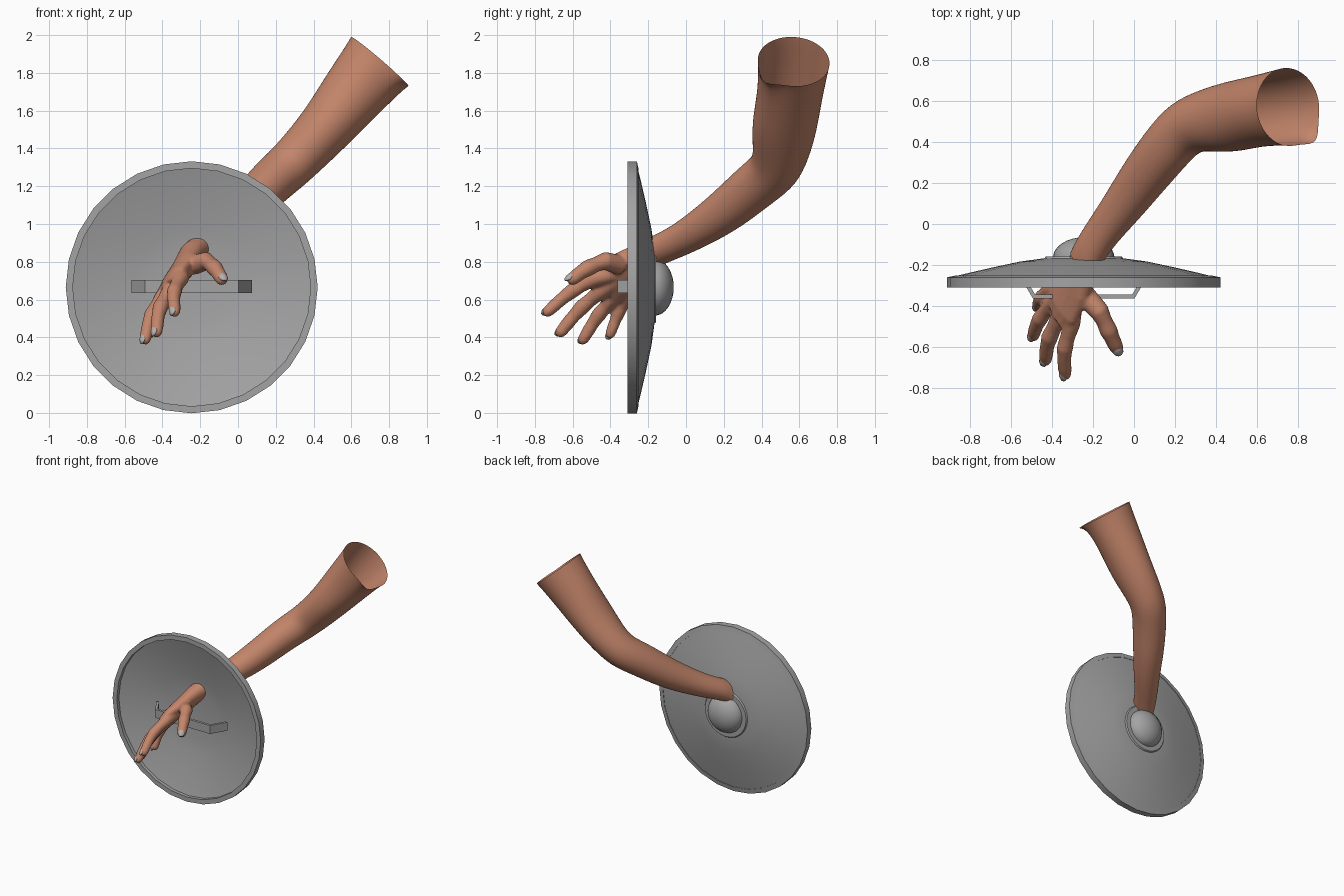
import bpy, bmesh, math
from mathutils import Vector as V

if "Cube" in bpy.data.objects:
    bpy.data.objects.remove(bpy.data.objects["Cube"])


def material(name, col):
    m = bpy.data.materials.new(name)
    m.diffuse_color = (*col, 1)
    m.use_nodes = True
    m.node_tree.nodes["Principled BSDF"].inputs["Base Color"].default_value = m.diffuse_color
    return m


SKIN = material("skin", (0.55, 0.235, 0.145))
STEEL = material("grey steel", (0.37, 0.37, 0.37))
NAIL = material("pale nail", (0.45, 0.43, 0.42))


def finish(bm, name, mat, smooth=None):
    me = bpy.data.meshes.new(name)
    bm.to_mesh(me)
    bm.free()
    ob = bpy.data.objects.new(name, me)
    bpy.context.collection.objects.link(ob)
    me.materials.append(mat)
    if smooth is not None:
        bpy.ops.object.select_all(action='DESELECT')
        ob.select_set(True)
        bpy.context.view_layer.objects.active = ob
        bpy.ops.object.shade_smooth_by_angle(angle=math.radians(smooth))
    return ob


def loft(bm, rings, n, cap=True):
    """rings: (centre, half width, half thickness); width axis follows +y"""
    pts = [V(r[0]) for r in rings]
    loops = []
    for i, (c, a, b) in enumerate(rings):
        t = (pts[min(i + 1, len(pts) - 1)] - pts[max(i - 1, 0)]).normalized()
        w = V((0, 1, 0))
        w = (w - t * w.dot(t)).normalized()
        u = t.cross(w)
        loops.append([bm.verts.new(pts[i] + w * a * math.cos(k * math.tau / n)
                      + u * b * math.sin(k * math.tau / n)) for k in range(n)])
    for p, q in zip(loops, loops[1:]):
        for k in range(n):
            bm.faces.new((p[k], p[(k + 1) % n], q[(k + 1) % n], q[k]))
    if cap:
        bm.faces.new(loops[0][::-1])
        bm.faces.new(loops[-1])
    bmesh.ops.recalc_face_normals(bm, faces=bm.faces)
    return loops


def lathe(name, profile, n, smooth):
    """revolve (radius, y) points round the shield axis"""
    bm = bmesh.new()
    vs = [bm.verts.new((-0.245 + r, y, 0.665)) for r, y in profile]
    es = [bm.edges.new(e) for e in zip(vs, vs[1:])]
    bmesh.ops.spin(bm, geom=vs + es, cent=(-0.245, 0, 0.665), axis=(0, 1, 0),
                   angle=math.tau, steps=n, use_duplicate=False)
    bmesh.ops.remove_doubles(bm, verts=bm.verts, dist=1e-4)
    bmesh.ops.recalc_face_normals(bm, faces=bm.faces)
    return finish(bm, name, STEEL, smooth)


# shield: plate, rim, boss flange, domed boss
lathe("shield_plate", [(0, -.168), (.2, -.168), (.31, -.183), (.45, -.213), (.58, -.243), (.64, -.258),
                       (.64, -.285), (.58, -.268), (.45, -.238), (.31, -.208), (.2, -.193), (0, -.19)], 28, 30)
lathe("shield_rim", [(.63, -.31), (.667, -.31), (.667, -.26), (.63, -.252), (.63, -.31)], 28, 30)
lathe("boss_flange", [(0, -.158), (.185, -.158), (.195, -.172), (0, -.172)], 28, 30)
lathe("shield_boss", [(.15 * math.cos(a * math.pi / 16), -.165 + .1 * math.sin(a * math.pi / 16))
                      for a in range(9)], 28, 40)

# handle: flat strap bent back into the plate
bm = bmesh.new()
outer = [(-.565, -.24), (-.492, -.363), (.002, -.363), (.075, -.24)]
inner = [(-.542, -.24), (-.482, -.343), (-.008, -.343), (.052, -.24)]
rows = [[bm.verts.new((x, y, z)) for x, y, z in
         ((*o, .635), (*o, .703), (*i, .703), (*i, .635))] for o, i in zip(outer, inner)]
for p, q in zip(rows, rows[1:]):
    for k in range(4):
        bm.faces.new((p[k], p[(k + 1) % 4], q[(k + 1) % 4], q[k]))
bm.faces.new(rows[0])
bm.faces.new(rows[-1][::-1])
bmesh.ops.recalc_face_normals(bm, faces=bm.faces)
finish(bm, "shield_handle", STEEL)

# arm: open sleeve from the cut end to the wrist
bm = bmesh.new()
loops = loft(bm, [((.75, .57, 1.86), .195, .205), ((.72, .567, 1.825), .19, .195),
                  ((.6, .55, 1.68), .175, .175), ((.47, .52, 1.515), .178, .15),
                  ((.35, .505, 1.385), .155, .137), ((.25, .475, 1.285), .14, .13),
                  ((.16, .375, 1.21), .135, .125), ((.04, .22, 1.075), .122, .115),
                  ((-.06, .08, .98), .104, .1), ((-.155, -.04, .91), .09, .085),
                  ((-.215, -.13, .87), .088, .078), ((-.24, -.18, .845), .09, .07)], 16, False)
loops[0][6].co += V((.03, -.045, -.03))   # torn corner of the cut end
arm = finish(bm, "arm", SKIN, 180)
arm.modifiers.new("Smooth", 'SUBSURF').levels = 2
arm.modifiers["Smooth"].render_levels = 2

# hand: palm and fingers fused into one skin
bm = bmesh.new()
loft(bm, [((-.205, -.115, .876), .082, .07), ((-.245, -.2, .835), .092, .068),
          ((-.29, -.29, .765), .125, .06), ((-.345, -.385, .69), .14, .054),
          ((-.372, -.425, .645), .125, .042)], 16)
palm = V((-.29, -.29, .765))
back = V((-.77, -.1, .62)).normalized()
thumb_back = V((.25, -.5, .8)).normalized()
digits = [  # knuckle, tip, radius, bend, nail direction
    (V((-.305, -.49, .71)), V((-.335, -.755, .517)), .041, .025, back),
    (V((-.36, -.45, .645)), V((-.435, -.683, .405)), .042, .025, back),
    (V((-.4, -.385, .61)), V((-.497, -.56, .365)), .04, .022, back),
    (V((-.41, -.315, .605)), V((-.472, -.41, .395)), .036, .02, back),
    (V((-.165, -.43, .805)), V((-.075, -.625, .692)), .045, .012, thumb_back)]
nails = bmesh.new()
for knuckle, tip, r, bend, up in digits:
    d = (tip - knuckle).normalized()
    path = [(knuckle.lerp(palm, .6), 1.2), (knuckle, 1.08)]
    for f, s, b in ((.22, .9, .6), (.42, 1, 1), (.6, .86, .9), (.78, .84, .5), (.92, .74, .1), (.99, .42, 0)):
        path.append((knuckle.lerp(tip, f) + up * bend * b, s))
    loft(bm, [(p, r * s, r * s) for p, s in path], 12)
    # nail: flattened oval on the back of the tip
    side = d.cross(up).normalized()
    n = side.cross(d)
    c = knuckle.lerp(tip, .93) + n * r * .55
    res = bmesh.ops.create_icosphere(nails, subdivisions=2, radius=1)
    for v in res["verts"]:
        x, y, z = v.co
        v.co = c + d * x * .03 + side * y * r * .6 + n * (z * .012 - y * y * .008 - x * .008)
hand = finish(bm, "hand", SKIN, 180)
rm = hand.modifiers.new("Fuse", 'REMESH')
rm.mode = 'VOXEL'
rm.voxel_size = .009
rm.use_smooth_shade = True
sm = hand.modifiers.new("Soften", 'SMOOTH')
sm.factor = .5
sm.iterations = 6
finish(nails, "finger_nails", NAIL, 60)
